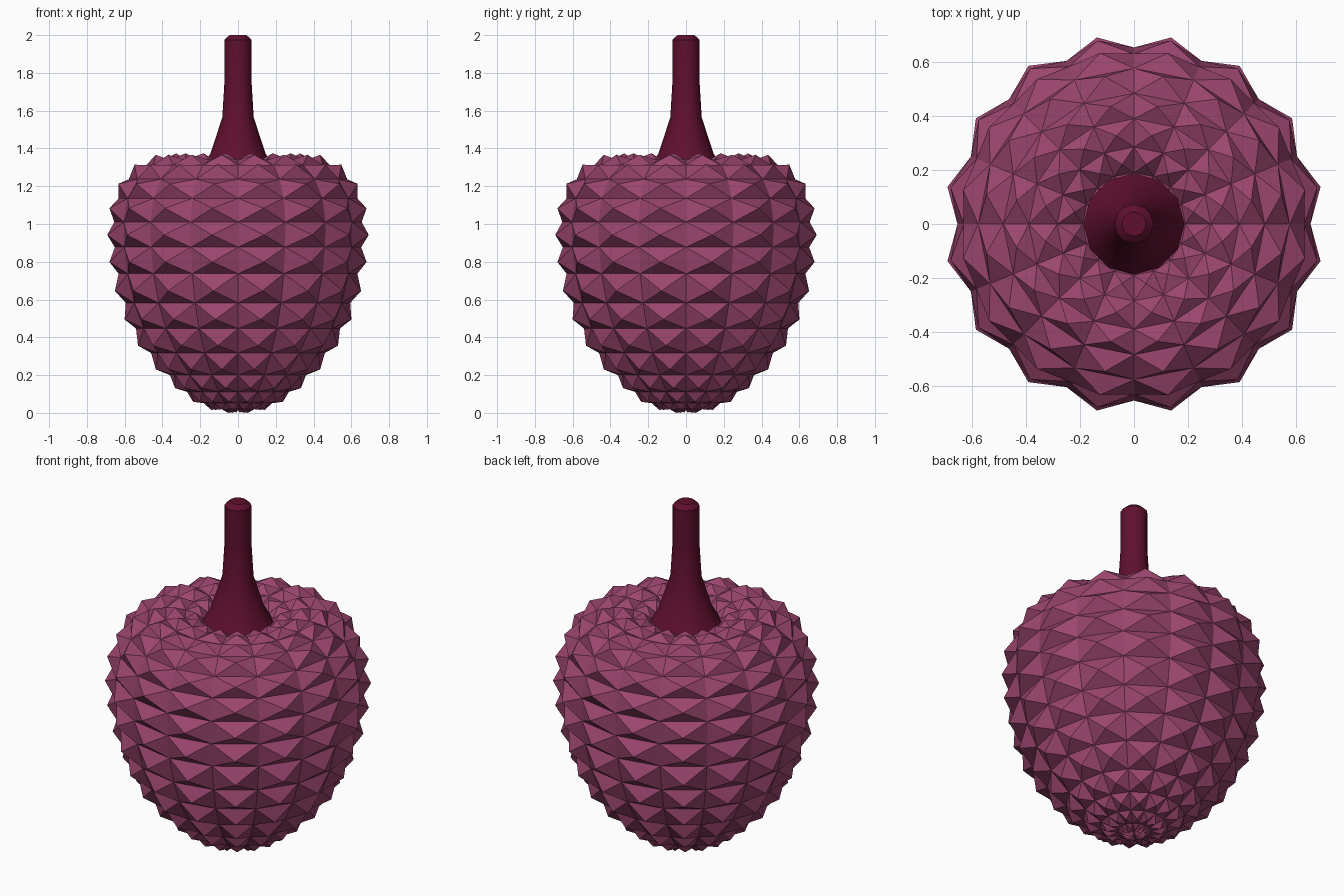
import bpy, bmesh
from math import sin, cos, tau, radians

if "Cube" in bpy.data.objects:
    bpy.data.objects.remove(bpy.data.objects["Cube"])


def material(name, rgb):
    m = bpy.data.materials.new(name)
    m.diffuse_color = (*rgb, 1)
    m.use_nodes = True
    m.node_tree.nodes["Principled BSDF"].inputs["Base Color"].default_value = m.diffuse_color
    return m


def lathe(profile, sides):
    """Revolve (radius, z) points, bottom to top; zero radius makes a pole."""
    bm = bmesh.new()
    rings = []
    for r, z in profile:
        if r == 0:
            rings.append([bm.verts.new((0, 0, z))] * sides)
        else:
            rings.append([bm.verts.new((r * cos(tau * i / sides), r * sin(tau * i / sides), z))
                          for i in range(sides)])
    for low, high in zip(rings, rings[1:]):
        for i in range(sides):
            j = (i + 1) % sides
            bm.faces.new(dict.fromkeys((low[i], low[j], high[j], high[i])))
    bm.normal_update()
    return bm


def finish(bm, name, mat):
    mesh = bpy.data.meshes.new(name)
    bm.to_mesh(mesh)
    bm.free()
    mesh.materials.append(mat)
    obj = bpy.data.objects.new(name, mesh)
    bpy.context.collection.objects.link(obj)
    return obj


# Fruit body: every face of the lathed shape is raised into a small pyramid
body = lathe([(0, .015), (.09, .023), (.18, .052), (.27, .112), (.36, .2), (.46, .317),
              (.54, .447), (.594, .582), (.632, .737), (.652, .877), (.655, 1.01),
              (.632, 1.136), (.578, 1.237), (.485, 1.312), (.39, 1.338), (.285, 1.335),
              (.19, 1.295), (.10, 1.26), (0, 1.24)], 16)
for f in list(body.faces):
    size = sum((v.co - f.calc_center_median()).length for v in f.verts) / len(f.verts)
    bmesh.ops.poke(body, faces=[f], offset=0.45 * size)
low = min(v.co.z for v in body.verts)
for v in body.verts:
    if v.co.z < 0.3:  # settle the underside exactly on the ground
        v.co.z -= low * (1 - v.co.z / 0.3)
finish(body, "fruit_body", material("berry", (.325, .06, .155)))

# Stem: flared at the base with a bevelled tip
stem = finish(lathe([(0, 1.27), (.187, 1.30), (.145, 1.375), (.083, 1.565), (.072, 1.75),
                     (.072, 1.975), (.045, 2.0), (0, 2.0)], 12),
              "stem", material("dark_stem", (.115, .005, .027)))
bpy.context.view_layer.objects.active = stem
stem.select_set(True)
bpy.ops.object.shade_smooth_by_angle(angle=radians(35))
